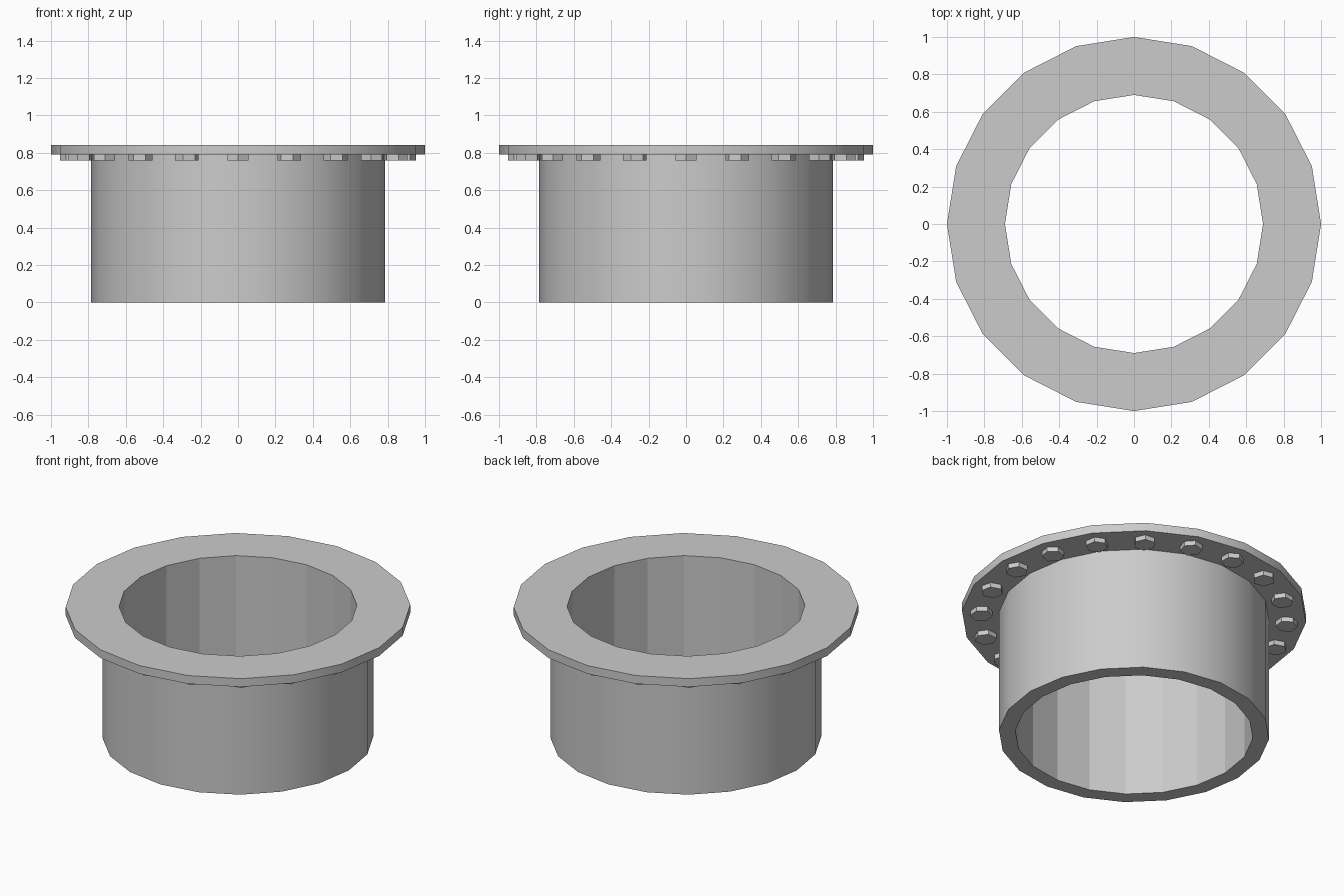
import bpy, bmesh
from math import cos, sin, pi

if "Cube" in bpy.data.objects:
    bpy.data.objects.remove(bpy.data.objects["Cube"])

SIDES = 20


def finish(name, bm):
    bmesh.ops.recalc_face_normals(bm, faces=bm.faces)
    mesh = bpy.data.meshes.new(name)
    bm.to_mesh(mesh)
    bm.free()
    obj = bpy.data.objects.new(name, mesh)
    bpy.context.collection.objects.link(obj)
    return obj


def lathe(name, profile, smooth_segments):
    """Revolve a closed (radius, z) profile; listed segments are smooth."""
    bm = bmesh.new()
    rings = [[bm.verts.new((r * cos(2 * pi * i / SIDES), r * sin(2 * pi * i / SIDES), z))
              for r, z in profile] for i in range(SIDES)]
    n = len(profile)
    for i in range(SIDES):
        a, b = rings[i], rings[(i + 1) % SIDES]
        for j in range(n):
            k = (j + 1) % n
            face = bm.faces.new((a[j], b[j], b[k], a[k]))
            face.smooth = j in smooth_segments
    return finish(name, bm)


# Pipe collar and flange as one revolved body: smooth outside, faceted bore
lathe("flanged_pipe",
      [(0.69, 0), (0.785, 0), (0.785, 0.79), (1.0, 0.79), (1.0, 0.843), (0.69, 0.843)],
      {1, 3})

# Hexagonal bolt heads under the flange, one corner pointing outward
bm = bmesh.new()
R, r, z0, z1 = 0.887, 0.065, 0.76, 0.79
for i in range(SIDES):
    a = 2 * pi * i / SIDES
    low, high = [[bm.verts.new((R * cos(a) + r * cos(a + k * pi / 3),
                                R * sin(a) + r * sin(a + k * pi / 3), z))
                  for k in range(6)] for z in (z0, z1)]
    bm.faces.new(low[::-1])
    bm.faces.new(high)
    for k in range(6):
        m = (k + 1) % 6
        bm.faces.new((low[k], low[m], high[m], high[k]))
finish("bolt_heads", bm)
